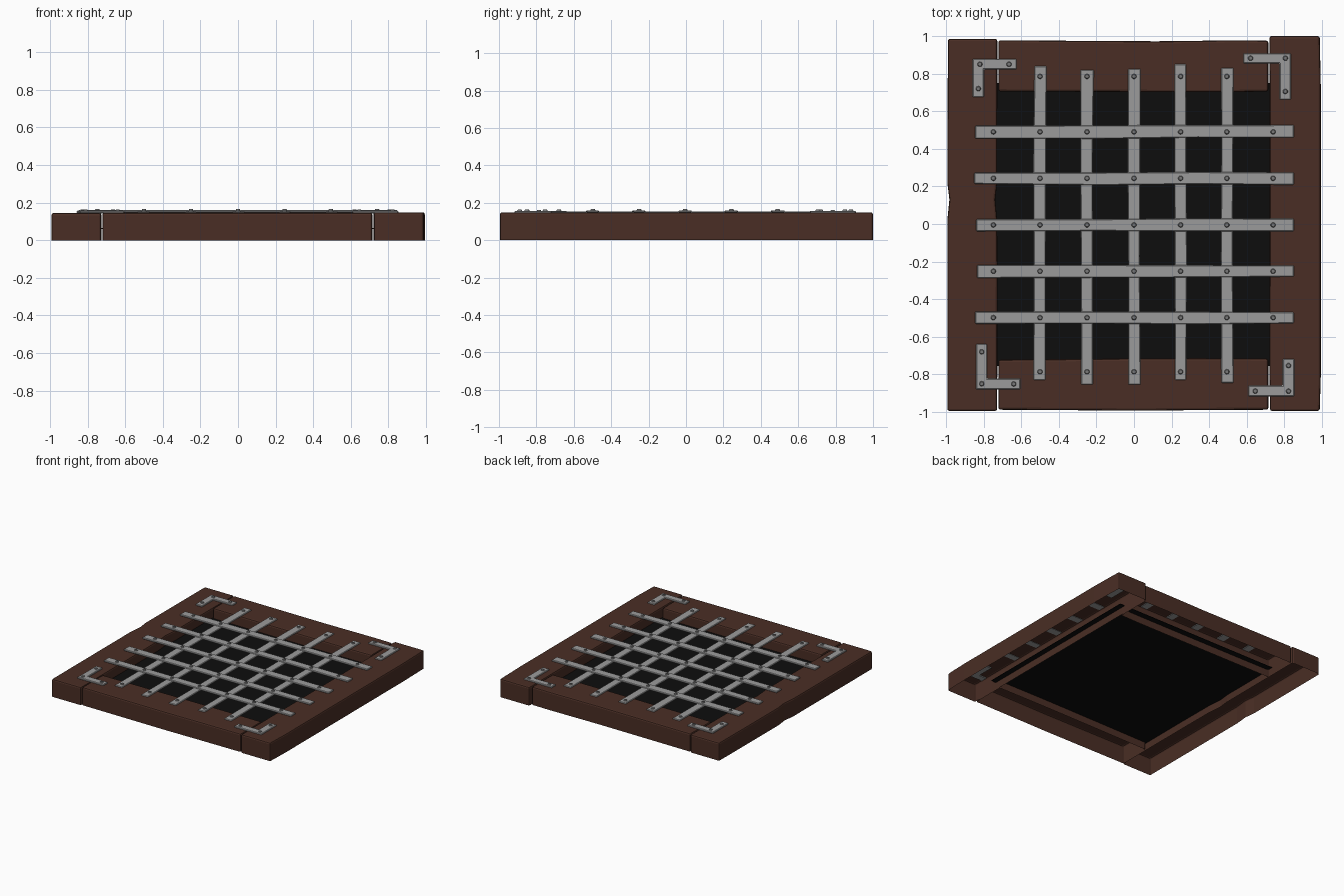
import bpy, bmesh, math, random

if "Cube" in bpy.data.objects:
    bpy.data.objects.remove(bpy.data.objects["Cube"])

random.seed(4)


def mat(name, rgb):
    m = bpy.data.materials.new(name)
    m.diffuse_color = (*rgb, 1)
    m.use_nodes = True
    m.node_tree.nodes["Principled BSDF"].inputs["Base Color"].default_value = m.diffuse_color
    return m


WOOD = mat("dark brown wood", (0.068, 0.027, 0.018))
STEEL = mat("grey steel", (0.33, 0.33, 0.33))
STUD = mat("dark steel", (0.19, 0.19, 0.19))
BLACK = mat("black", (0.004, 0.004, 0.004))


def finish(name, bm, material, bevel=0.0, segments=1):
    bmesh.ops.recalc_face_normals(bm, faces=bm.faces)
    me = bpy.data.meshes.new(name)
    bm.to_mesh(me)
    bm.free()
    me.materials.append(material)
    ob = bpy.data.objects.new(name, me)
    bpy.context.collection.objects.link(ob)
    if bevel:
        mod = ob.modifiers.new("bevel", "BEVEL")
        mod.width, mod.segments, mod.limit_method = bevel, segments, 'ANGLE'
    return ob


def bar(name, along, stations, z0, z1, material, bevel, segments=1, open_bottom=False):
    """Rectangular bar lofted through (position, low side, high side) stations."""
    bm = bmesh.new()
    rings = []
    for t, lo, hi in stations:
        ring = []
        for s, z in ((lo, z0), (lo, z1), (hi, z1), (hi, z0)):
            ring.append(bm.verts.new((t, s, z) if along == 'x' else (s, t, z)))
        rings.append(ring)
    for a, b in zip(rings, rings[1:]):
        for i in range(3 if open_bottom else 4):
            j = (i + 1) % 4
            bm.faces.new((a[i], a[j], b[j], b[i]))
    bm.faces.new(rings[0])
    bm.faces.new(rings[-1])
    return finish(name, bm, material, bevel, segments)


# Hollow timber frame, open underneath, with slightly uneven edges
boards = {
    "left_board": ('y', [(-0.995, -0.993, -0.728), (-0.3, -0.993, -0.726), (0.02, -0.993, -0.728),
                         (0.13, -0.982, -0.738), (0.22, -0.993, -0.728), (0.985, -0.99, -0.727)], 0.145),
    "right_board": ('y', [(-0.995, 0.723, 0.988), (-0.8, 0.721, 0.994), (0.72, 0.722, 0.994),
                          (1.0, 0.72, 0.988)], 0.149),
    "back_board": ('x', [(-0.722, 0.705, 0.977), (0.12, 0.702, 0.972), (0.55, 0.702, 0.977),
                         (0.715, 0.705, 0.975)], 0.147),
    "front_board": ('x', [(-0.722, -0.988, -0.722), (0.03, -0.993, -0.715), (0.35, -0.99, -0.714),
                          (0.715, -0.988, -0.716)], 0.147),
}
for name, (along, stations, top) in boards.items():
    bar(name, along, stations, 0.0, top, WOOD, 0.012, 2, True)

# Black panel closing the opening
bar("dark_panel", 'x', [(-0.765, -0.755, 0.75), (0.765, -0.755, 0.75)], 0.06, 0.064, BLACK, 0)


# Lattice of flat straps
def strap(name, along, c, a, b, z0, z1):
    def j():
        return random.uniform(-0.004, 0.004)
    stations = [(t, c - 0.033 + j(), c + 0.033 + j()) for t in (a, a * 0.2, b * 0.4, b)]
    bar(name, along, stations, z0, z1, STEEL, 0.004)


cols = [-0.5, -0.25, 0.0, 0.248, 0.494]
rows = [-0.498, -0.251, -0.005, 0.243, 0.49]
for i, (x, lo, hi) in enumerate(zip(cols, (-0.83, -0.855, -0.855, -0.83, -0.845),
                                    (0.84, 0.82, 0.825, 0.85, 0.83))):
    strap(f"upright_strap_{i + 1}", 'y', x, lo, hi, 0.143, 0.154)
for i, (y, lo, hi) in enumerate(zip(rows, (-0.845, -0.835, -0.84, -0.85, -0.845),
                                    (0.85,) * 5)):
    strap(f"cross_strap_{i + 1}", 'x', y, lo, hi, 0.147, 0.160)

# Corner brackets: outer corner, inner corner, ends of the two arms
brackets = {
    "back_left": (-0.858, 0.878, -0.798, 0.822, -0.625, 0.675),
    "back_right": (0.835, 0.908, 0.775, 0.855, 0.582, 0.662),
    "front_left": (-0.84, -0.88, -0.782, -0.822, -0.605, -0.638),
    "front_right": (0.853, -0.917, 0.79, -0.86, 0.608, -0.718),
}
for name, (ox, oy, ix, iy, ex, ey) in brackets.items():
    bm = bmesh.new()
    outline = [(ox, oy), (ex, oy), (ex, iy), (ix, iy), (ix, ey), (ox, ey)]
    face = bm.faces.new([bm.verts.new((x, y, 0.143)) for x, y in outline])
    ext = bmesh.ops.extrude_face_region(bm, geom=[face])
    for v in ext["geom"]:
        if isinstance(v, bmesh.types.BMVert):
            v.co.z = 0.157
    if not face.is_valid or len(bm.faces) < 8:
        bm.faces.new([v for v in bm.verts if v.co.z < 0.15])
    finish(f"{name}_bracket", bm, STEEL, 0.004)

# Rivets
spots = [(x, y, 0.159) for y in rows for x in [-0.748] + cols + [0.74]]
spots += [(x, y, 0.153) for x in cols for y in (-0.786, 0.785)]
spots += [(x, y, 0.156) for x, y in (
    (-0.82, 0.85), (-0.665, 0.85), (-0.828, 0.72), (0.62, 0.882), (0.805, 0.882), (0.805, 0.705),
    (-0.81, -0.68), (-0.81, -0.85), (-0.64, -0.851), (0.822, -0.753), (0.822, -0.889), (0.645, -0.889))]
bm = bmesh.new()
for x, y, z in spots:
    made = bmesh.ops.create_cone(bm, cap_ends=True, segments=10, radius1=0.015,
                                 radius2=0.01, depth=0.009)
    bmesh.ops.translate(bm, verts=made["verts"], vec=(x, y, z + 0.003))
finish("rivets", bm, STUD)
